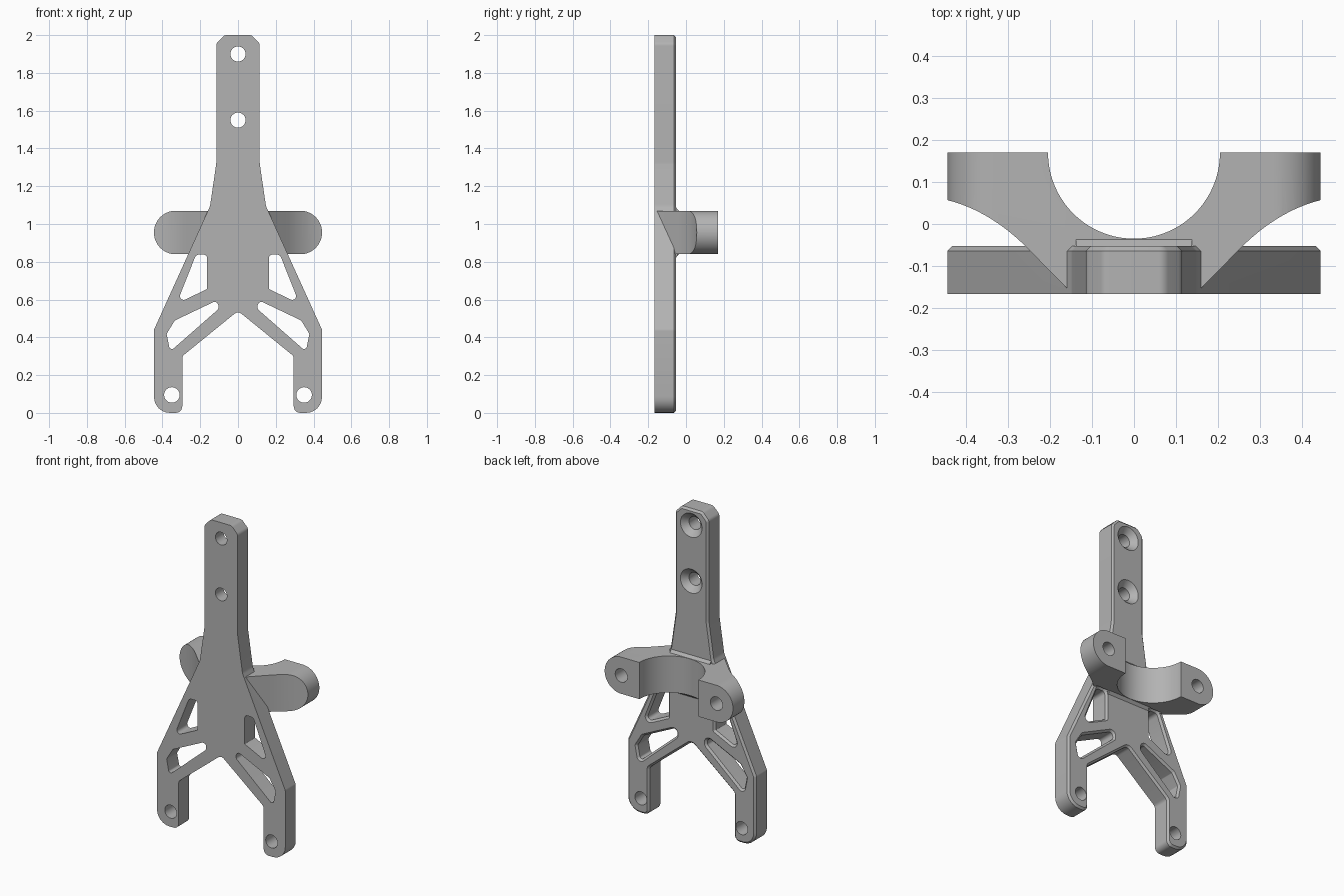
import bpy, bmesh, math
from mathutils import Vector, Matrix

cube = bpy.data.objects.get("Cube")
if cube:
    bpy.data.objects.remove(cube, do_unlink=True)

grey = bpy.data.materials.new("machined grey")
grey.use_nodes = True
COLOUR = (0.45, 0.45, 0.45, 1)
grey.diffuse_color = COLOUR
grey.node_tree.nodes["Principled BSDF"].inputs["Base Color"].default_value = COLOUR

FRONT, BACK, CHAMFER = -0.167, -0.052, 0.012
CLAMP_LOW, CLAMP_HIGH, CLAMP_BACK = 0.84, 1.07, 0.17


def rounded(corners, steps=6):
    """Closed outline from (u, v, radius) corners, each filleted."""
    out = []
    for i, (u, v, r) in enumerate(corners):
        p = Vector((u, v))
        a = (p - Vector(corners[i - 1][:2])).normalized()
        b = (Vector(corners[(i + 1) % len(corners)][:2]) - p).normalized()
        turn = math.atan2(a.x * b.y - a.y * b.x, a.dot(b))
        if r == 0 or abs(turn) < 0.01:
            out.append(p)
            continue
        centre = p + (b - a).normalized() * r / math.cos(turn / 2)
        start = p - a * r * math.tan(abs(turn) / 2) - centre
        out += [centre + Matrix.Rotation(turn * k / steps, 2) @ start for k in range(steps + 1)]
    return out


def circle(u, v, r, n=40):
    return [Vector((u + r * math.cos(math.tau * k / n), v + r * math.sin(math.tau * k / n)))
            for k in range(n)]


def grown(outline, d):
    """Outline moved outward by d."""
    n = len(outline)
    area = sum(outline[i - 1].cross(outline[i]) for i in range(n))
    s = 1 if area > 0 else -1
    out = []
    for i, p in enumerate(outline):
        a = (p - outline[i - 1]).normalized()
        b = (outline[(i + 1) % n] - p).normalized()
        na, nb = Vector((a.y, -a.x)) * s, Vector((b.y, -b.x)) * s
        out.append(p + (na + nb) * d / (1 + na.dot(nb)))
    return out


def loft(name, outline, layers, axis="y"):
    """Solid through copies of the outline, layers are (position, growth)."""
    place = {"y": lambda u, v, w: (u, w, v),
             "z": lambda u, v, w: (u, v, w),
             "x": lambda u, v, w: (w, u, v)}[axis]
    bm = bmesh.new()
    rings = [[bm.verts.new(place(p.x, p.y, w)) for p in grown(outline, d)] for w, d in layers]
    bm.faces.new(rings[0])
    bm.faces.new(rings[-1])
    n = len(outline)
    for lo, hi in zip(rings, rings[1:]):
        for i in range(n):
            bm.faces.new((lo[i - 1], lo[i], hi[i], hi[i - 1]))
    bmesh.ops.recalc_face_normals(bm, faces=bm.faces)
    mesh = bpy.data.meshes.new(name)
    bm.to_mesh(mesh)
    bm.free()
    mesh.materials.append(grey)
    obj = bpy.data.objects.new(name, mesh)
    bpy.context.collection.objects.link(obj)
    return obj


def combine(obj, other, operation):
    """Apply a boolean and discard the helper solid."""
    mod = obj.modifiers.new("bool", "BOOLEAN")
    mod.operation, mod.object, mod.solver = operation, other, "EXACT"
    bpy.context.view_layer.objects.active = obj
    bpy.ops.object.modifier_apply(modifier=mod.name)
    bpy.data.objects.remove(other, do_unlink=True)


def mirrored(corners, side):
    return [(u * side, v, r) for u, v, r in corners]


# Forked plate with a chamfered back edge
half = [(0, 0.54, 0.03), (0.295, 0.30, 0.03), (0.295, 0, 0.035), (0.445, 0, 0.085),
        (0.445, 0.44, 0.03), (0.148, 1.095, 0.06), (0.115, 1.32, 0.1),
        (0.115, 1.955, 0.03), (0.072, 2.0, 0.03)]
plate_outline = rounded(half + mirrored(half[:0:-1], -1))
bracket = loft("fork_bracket", plate_outline,
               [(FRONT, 0), (BACK - CHAMFER, 0), (BACK, -CHAMFER)])

# Half-round clamp: plan shape trimmed by rounded arm ends
arm_start, arm_bend, arm_end = Vector((0.267, -0.045)), Vector((0.35, 0.033)), Vector((0.445, 0.057))
curve = [arm_start * (1 - t) ** 2 + arm_bend * 2 * t * (1 - t) + arm_end * t * t
         for t in [k / 12 for k in range(13)]]
right = [Vector((0.158, -0.155))] + curve + [Vector((0.445, CLAMP_BACK))]
bore = [Vector((0.205 * math.cos(a), CLAMP_BACK - 0.205 * math.sin(a)))
        for a in [math.pi * k / 40 for k in range(41)]]
left = [Vector((-p.x, p.y)) for p in reversed(right)]
clamp = loft("clamp", right + bore + left, [(CLAMP_LOW, 0), (CLAMP_HIGH, 0)], "z")
ends = rounded([(-0.445, CLAMP_LOW, 0.1149), (0.445, CLAMP_LOW, 0.1149),
                (0.445, CLAMP_HIGH, 0.1149), (-0.445, CLAMP_HIGH, 0.1149)], 16)
combine(clamp, loft("arm_ends", ends, [(-0.3, 0), (0.3, 0)]), "INTERSECT")
for side in (-1, 1):
    combine(clamp, loft("clamp_hole", circle(side * 0.33, 0.955, 0.042),
                        [(0.05, 0), (0.3, 0)]), "DIFFERENCE")
combine(bracket, clamp, "UNION")

# Small ramps joining the clamp to the back of the plate
for z, step, width in ((CLAMP_HIGH, 0.02, 0.138), (CLAMP_LOW, -0.02, 0.15)):
    ramp = [Vector((-0.08, z - step)), Vector((-0.037, z - step)), Vector((-0.037, z)),
            Vector((BACK - 0.003, z + step)), Vector((-0.08, z + step))]
    combine(bracket, loft("ramp", ramp, [(-width, 0), (width, 0)], "x"), "UNION")

# Lightening windows, flared at the back
upper = [(0.163, 0.838, 0.02), (0.222, 0.838, 0.025), (0.325, 0.578, 0.02), (0.163, 0.656, 0.004)]
lower = [(0.104, 0.599, 0.02), (0.104, 0.549, 0.02), (0.347, 0.336, 0.012),
         (0.363, 0.343, 0.012), (0.378, 0.418, 0.01), (0.335, 0.489, 0.01)]
for side in (-1, 1):
    for corners in (upper, lower):
        combine(bracket, loft("window", rounded(mirrored(corners, side)),
                              [(-0.2, 0), (BACK - CHAMFER, 0), (BACK + 0.01, CHAMFER + 0.01)]),
                "DIFFERENCE")
    # Leg bolt holes
    combine(bracket, loft("leg_hole", circle(side * 0.35, 0.095, 0.041),
                          [(-0.2, 0), (0, 0)]), "DIFFERENCE")

# Countersunk bolt holes in the stem
for z in (1.9, 1.55):
    combine(bracket, loft("stem_hole", circle(0, z, 0.04),
                          [(-0.2, 0), (BACK - 0.035, 0), (BACK + 0.01, 0.045)]), "DIFFERENCE")

bpy.ops.object.select_all(action="DESELECT")
bracket.select_set(True)
bpy.context.view_layer.objects.active = bracket
bpy.ops.object.shade_smooth_by_angle(angle=math.radians(25))
